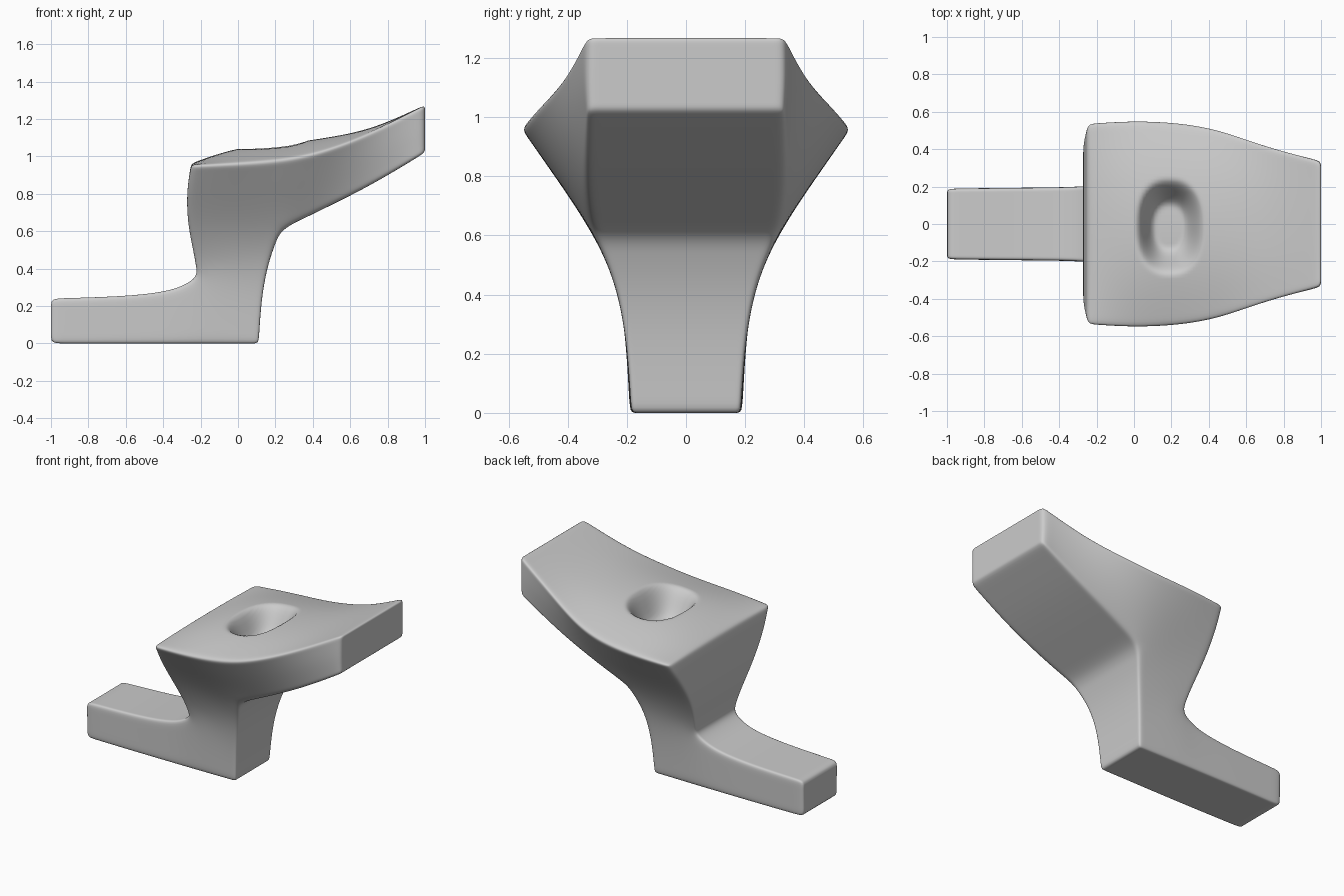
import bpy, bmesh

if "Cube" in bpy.data.objects:
    bpy.data.objects.remove(bpy.data.objects["Cube"])

# side outline points: (x, z, half width)
foot = [  # columns, bottom then top
    [(-1, 0, .185), (-1, .24, .19)],
    [(-.62, 0, .19), (-.6, .25, .195)],
    [(-.32, 0, .19), (-.32, .283, .198)],
    [(-.2, 0, .19), (-.215, .36, .21)]]
neck = [  # rows, back to front
    [foot[3][0], (-.05, 0, .188), (.11, 0, .185)],
    [foot[3][1], (-.04, .31, .207), (.125, .25, .2)],
    [(-.235, .48, .25), (-.03, .46, .245), (.165, .45, .24)],
    [(-.27, .64, .335), (-.01, .63, .325), (.23, .61, .315)],
    [(-.275, .82, .455), (0, .82, .46), (.26, .82, .45)],
    [(-.25, .955, .545), (0, .965, .565), (.27, .985, .55)]]
head = [  # columns, bottom to top
    [neck[3][2], neck[4][2], neck[5][2]],
    [(.47, .725, .335), (.48, .9, .43), (.48, 1.035, .505)],
    [(.73, .855, .34), (.73, 1.01, .385), (.72, 1.13, .41)],
    [(1, 1.02, .335), (1, 1.14, .34), (1, 1.275, .335)]]
# rise of the top along its centre line
crown = {neck[5][0]: .008, neck[5][1]: .095, neck[5][2]: .09,
         head[1][2]: .07, head[2][2]: .015}
# sharpness of the edges running across the width
cross = {foot[0][0]: .5, foot[0][1]: .5, neck[0][2]: .5, foot[3][1]: .3,
         neck[3][2]: .32, neck[5][0]: .5, head[3][0]: .5, head[3][2]: .5}

bm = bmesh.new()
crease = bm.edges.layers.float.new("crease_edge")
cache = {}


def vert(p, t):
    key = (p, t)
    if key not in cache:
        x, z, w = p
        cache[key] = bm.verts.new((x, w * t, z + crown.get(p, 0) * (1 - abs(t) ** 2.2)))
    return cache[key]


# both side walls
for grid in (foot, neck, head):
    for a, b in zip(grid, grid[1:]):
        for i in range(len(a) - 1):
            for s in (1, -1):
                bm.faces.new([vert(p, s) for p in (a[i], a[i + 1], b[i + 1], b[i])])

# skin across the width, following the outline
loop = ([c[0] for c in foot] + neck[0][1:] + [r[2] for r in neck[1:4]]
        + [c[0] for c in head[1:]] + [head[3][1]] + [c[2] for c in head[::-1]]
        + [neck[5][1]] + [r[0] for r in neck[:0:-1]] + [c[1] for c in foot[2::-1]])
steps = (-1, -.5, 0, .5, 1)
for p, q in zip(loop, loop[1:] + loop[:1]):
    for t, u in zip(steps, steps[1:]):
        bm.faces.new([vert(p, t), vert(q, t), vert(q, u), vert(p, u)])
    for s in (1, -1):
        bm.edges.get([vert(p, s), vert(q, s)])[crease] = .47
for p, c in cross.items():
    for t, u in zip(steps, steps[1:]):
        bm.edges.get([vert(p, t), vert(p, u)])[crease] = c
bmesh.ops.recalc_face_normals(bm, faces=bm.faces)

mesh = bpy.data.meshes.new("pedal_body")
bm.to_mesh(mesh)
bm.free()
body = bpy.data.objects.new("pedal_body", mesh)
bpy.context.collection.objects.link(body)
bpy.context.view_layer.objects.active = body
body.select_set(True)
sub = body.modifiers.new("smooth", "SUBSURF")
sub.levels = 4
bpy.ops.object.modifier_apply(modifier=sub.name)

# oval hollow in the top
for v in body.data.vertices:
    if v.co.z > .9:
        dx, dy = abs(v.co.x - .19) / .185, abs(v.co.y + .015) / .265
        r = (dx ** 2.4 + dy ** 2.4) ** (1 / 2.4)
        k = min(max((1 - r) / .6, 0), 1)
        v.co.z -= .18 * k * k * (3 - 2 * k)
bpy.ops.object.shade_smooth()
